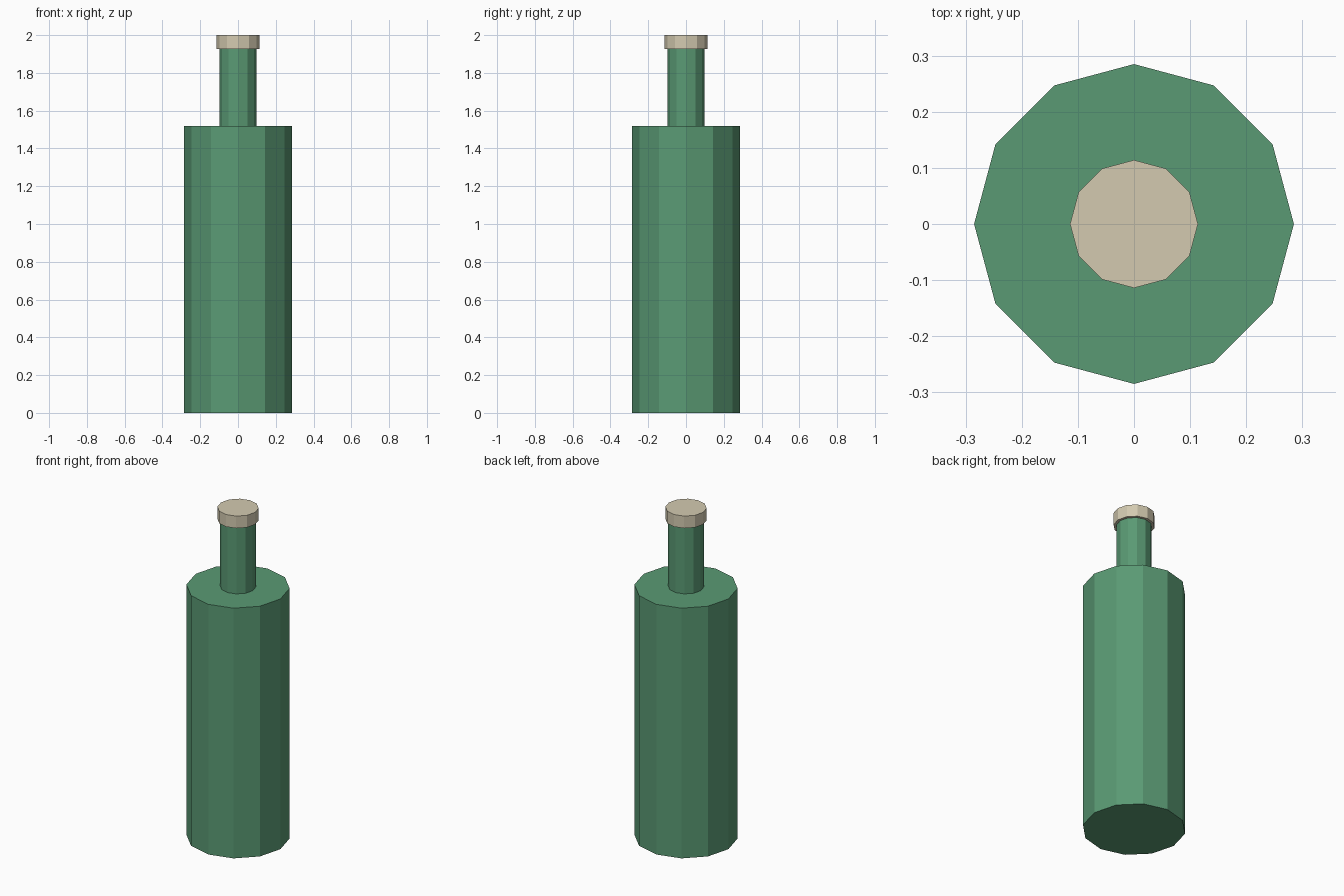
import bpy
import math

if "Cube" in bpy.data.objects:
    bpy.data.objects.remove(bpy.data.objects["Cube"])


def srgb(r, g, b):
    """Convert 0-255 display colour to linear RGBA."""
    def lin(c):
        c /= 255
        return c / 12.92 if c <= 0.04045 else ((c + 0.055) / 1.055) ** 2.4
    return (lin(r), lin(g), lin(b), 1.0)


def material(name, rgb):
    mat = bpy.data.materials.new(name)
    mat.diffuse_color = srgb(*rgb)
    mat.use_nodes = True
    mat.node_tree.nodes["Principled BSDF"].inputs["Base Color"].default_value = mat.diffuse_color
    return mat


def cylinder(name, radius, bottom, top, mat):
    """Flat-shaded twelve-sided cylinder with corners on the axes."""
    bpy.ops.mesh.primitive_cylinder_add(
        vertices=12, radius=radius, depth=top - bottom,
        location=(0, 0, (bottom + top) / 2))
    obj = bpy.context.object
    obj.name = name
    obj.data.materials.append(mat)
    return obj


green = material("bottle_green", (90, 154, 116))
cork = material("cork_beige", (211, 202, 176))

# Body, neck and stopper stacked along the axis
cylinder("bottle_body", 0.285, 0.0, 1.52, green)
cylinder("bottle_neck", 0.0985, 1.52, 1.95, green)
cylinder("stopper", 0.114, 1.926, 2.0, cork)
